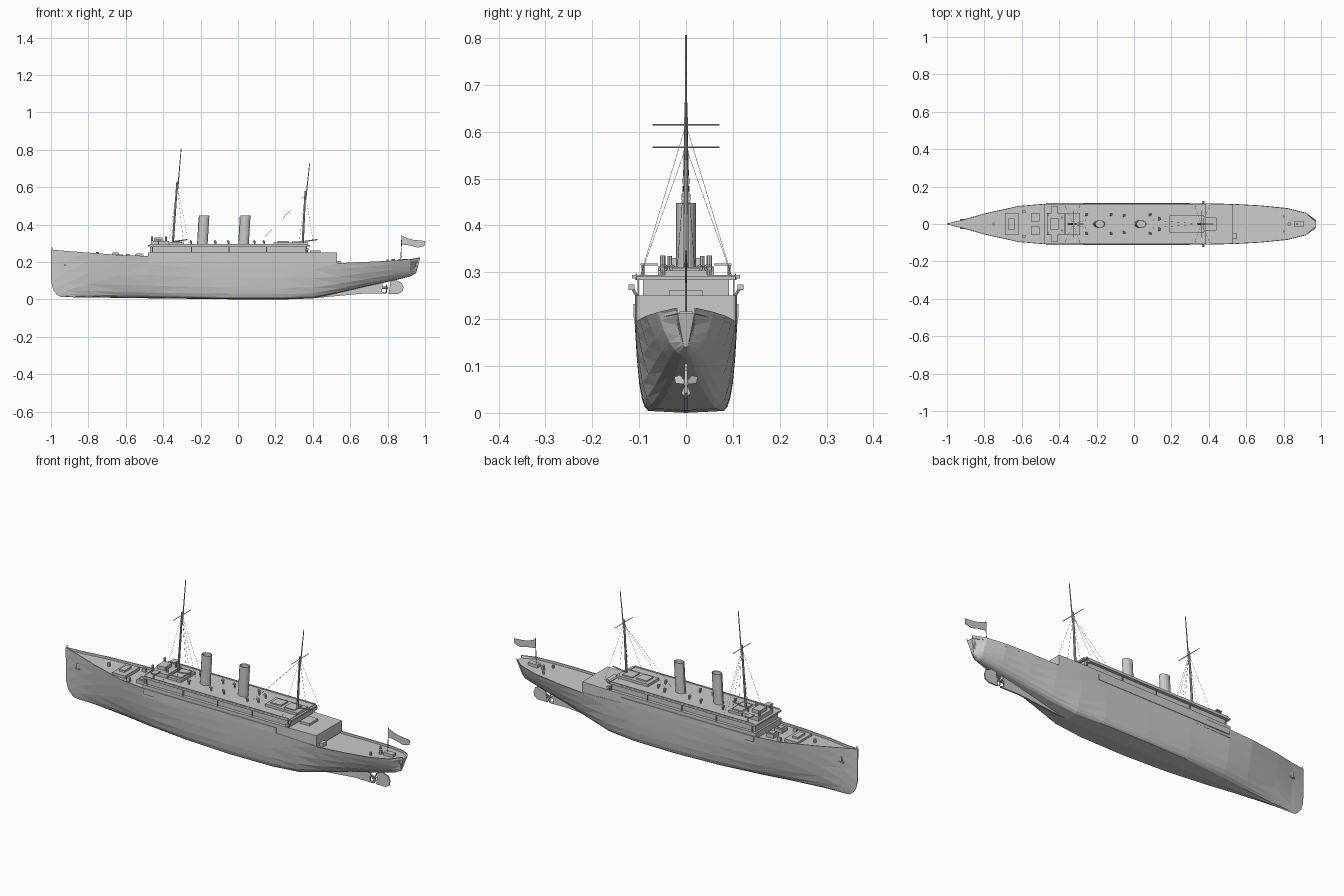
import bpy, bmesh, math
from mathutils import Vector

if "Cube" in bpy.data.objects:
    bpy.data.objects.remove(bpy.data.objects["Cube"], do_unlink=True)

grey = bpy.data.materials.new("ship grey")
grey.use_nodes = True
colour = (0.6, 0.6, 0.6, 1)
grey.diffuse_color = colour
grey.node_tree.nodes["Principled BSDF"].inputs["Base Color"].default_value = colour


def finish(name, bm):
    bmesh.ops.recalc_face_normals(bm, faces=bm.faces)
    mesh = bpy.data.meshes.new(name)
    bm.to_mesh(mesh)
    bm.free()
    mesh.materials.append(grey)
    ob = bpy.data.objects.new(name, mesh)
    bpy.context.collection.objects.link(ob)
    return ob


def box(name, x0, x1, y0, y1, z0, z1):
    bm = bmesh.new()
    bmesh.ops.create_cube(bm, size=1)
    for v in bm.verts:
        v.co = ((x0 + x1) / 2 + v.co.x * (x1 - x0),
                (y0 + y1) / 2 + v.co.y * (y1 - y0),
                (z0 + z1) / 2 + v.co.z * (z1 - z0))
    return finish(name, bm)


def tube(name, a, b, r, r2=None, sides=8):
    a, b = Vector(a), Vector(b)
    bm = bmesh.new()
    bmesh.ops.create_cone(bm, cap_ends=True, segments=sides, radius1=r,
                          radius2=r if r2 is None else r2, depth=(b - a).length)
    turn = (b - a).to_track_quat('Z', 'Y').to_matrix().to_4x4()
    turn.translation = (a + b) / 2
    bm.transform(turn)
    return finish(name, bm)


def extrude(name, points, depth):
    bm = bmesh.new()
    face = bm.faces.new([bm.verts.new(p) for p in points])
    ext = bmesh.ops.extrude_face_region(bm, geom=[face])
    moved = [g for g in ext["geom"] if isinstance(g, bmesh.types.BMVert)]
    bmesh.ops.translate(bm, verts=moved, vec=depth)
    return finish(name, bm)


def side_plate(name, outline, thick):
    return extrude(name, [(x, -thick / 2, z) for x, z in outline], (0, thick, 0))


def deck_block(name, edge, z0, z1):
    outline = [(x, y, z0) for x, y in edge] + [(x, -y, z0) for x, y in reversed(edge)]
    return extrude(name, outline, (0, 0, z1 - z0))


# Hull stations: x, half width, keel height, rail height, section fullness
STATIONS = [
    (-1.0, .003, .014, .266, .5), (-.92, .022, .012, .259, .5),
    (-.8, .056, .01, .25, .42), (-.62, .096, .008, .236, .3),
    (-.48, .108, .006, .232, .2), (-.25, .11, .003, .215, .11),
    (0, .11, .0, .21, .08), (.25, .11, .0, .205, .09),
    (.4, .11, .005, .2, .14), (.54, .107, .035, .194, .24),
    (.68, .099, .068, .2, .34), (.82, .085, .098, .207, .42),
    (.92, .06, .122, .215, .45), (.972, .022, .14, .224, .4),
]
LEVELS = (0, .02, .06, .14, .3, .55, .8, 1)

bm = bmesh.new()
rings = []
for i, (x, w, keel, rail, full) in enumerate(STATIONS):
    half = []
    for t in LEVELS:
        px = x
        if i == 0:
            px += .05 * (1 - t) ** 9
        if i == len(STATIONS) - 1:
            px -= .014 * math.sin(math.pi * t) + .02 * (1 - t)
        half.append((px, w * t ** full, keel + t * (rail - keel)))
    half.append((x, max(w - .004, .001), rail))
    half.append((x, max(w - .004, .001), rail - .012))
    left = [bm.verts.new(p) for p in half]
    right = [bm.verts.new((px, -y, z)) for px, y, z in half[:0:-1]]
    rings.append(left + right)
for a, b in zip(rings, rings[1:]):
    for k in range(len(a)):
        n = (k + 1) % len(a)
        bm.faces.new((a[k], a[n], b[n], b[k]))
bm.faces.new(rings[0])
bm.faces.new(rings[-1])
bmesh.ops.triangulate(bm, faces=bm.faces)
finish("hull", bm)

# Stern gear
side_plate("skeg", [(.38, .004), (.68, .032), (.79, .03), (.79, .036),
                    (.77, .04), (.775, .1), (.6, .08)], .008)
side_plate("rudder", [(.805, .03), (.86, .03), (.88, .042), (.885, .065),
                      (.875, .09), (.85, .098), (.84, .12), (.82, .12)], .006)
tube("propeller_hub", (.77, 0, .062), (.803, 0, .062), .006)
for k in range(3):
    a = math.radians(30 + 120 * k)
    u, v = Vector((0, math.cos(a), math.sin(a))), Vector((.3, -math.sin(a), math.cos(a)))
    hub = Vector((.793, 0, .062))
    extrude("propeller_blade", [hub + u * r + v * s for r, s in
            ((.003, -.003), (.02, -.01), (.029, 0), (.02, .01), (.003, .003))], (.002, 0, 0))

# Superstructure tiers
deck_block("main_deckhouse", [(-.48, .106), (-.25, .1085), (.4, .1085), (.53, .105)], .19, .25)
deck_block("upper_deckhouse", [(-.47, .092), (.37, .092)], .25, .285)
deck_block("boat_deck", [(-.48, .107), (-.3, .108), (.3, .108), (.385, .106)], .283, .291)
for s in (1, -1):
    box("promenade_strake", -.47, .3, s * .106, s * .112, .203, .232)
    box("deck_edge_rail", -.47, .37, s * .105, s * .107, .29, .297)
    box("forecastle_bitts", -.6, -.58, s * .065 - .006, s * .065 + .006, .22, .242)
    box("forward_hatch", -.55, -.505, s * .036 - .022, s * .036 + .022, .215, .24)
    box("hatch_lid", -.542, -.513, s * .036 - .014, s * .036 + .014, .24, .244)
    for x in (-.46, -.25, -.05, .15, .36):
        box("deck_post", x, x + .005, s * .1, s * .104, .25, .285)
    # Bridge wings and lamps
    box("bridge_wing", -.44, -.41, s * .06, s * .097, .314, .319)
    tube("wing_post", (-.425, s * .092, .29), (-.425, s * .092, .316), .003)
    tube("bridge_lamp", (-.46, s * .05, .31), (-.46, s * .05, .336), .006)
    tube("bridge_vent", (-.385, s * .035, .31), (-.385, s * .035, .335), .005)
    # Side davits
    tube("davit_arm", (.37, s * .105, .25), (.37, s * .117, .27), .003)
    box("davit_head", .363, .377, s * .11, s * .123, .262, .274)
    # Hawse pipes and anchors
    box("anchor", -.922, -.912, s * .017, s * .024, .18, .212)
    box("anchor_fluke", -.93, -.904, s * .017, s * .026, .18, .186)
    tube("stern_bollard", (.8, s * .04, .19), (.8, s * .04, .212), .005)

box("forecastle_hatch", -.69, -.615, -.06, .06, .215, .24)
box("windlass", -.67, -.64, -.03, .03, .24, .25)
tube("capstan", (-.75, 0, .23), (-.75, 0, .252), .008)
box("bridge_house", -.465, -.37, -.06, .06, .291, .312)
box("wheelhouse", -.45, -.405, -.03, .03, .312, .33)
box("chart_house", -.365, -.29, -.06, .06, .291, .304)
box("chart_house_roof", -.355, -.3, -.045, .045, .304, .31)
box("aft_house", .19, .375, -.045, .045, .291, .304)
box("aft_skylight", .21, .27, -.028, .028, .304, .311)
box("aft_skylight", .29, .35, -.03, .03, .304, .309)
box("poop_hatch", .385, .44, -.035, .035, .25, .262)
box("poop_locker", .52, .55, -.08, -.05, .185, .205)
box("aft_cross_rail", .368, .374, -.115, .115, .287, .294)
box("stern_hatch", .855, .91, -.014, .014, .2, .216)
tube("stern_capstan", (.83, 0, .19), (.83, 0, .216), .009)

# Deck ventilators with cowls
for x, y in ((-.25, .05), (-.12, .05), (-.05, .045), (.09, .05), (.14, .03)):
    for s in (1, -1):
        tube("ventilator", (x, s * y, .29), (x, s * y, .307), .004)
        tube("ventilator_cowl", (x + .004, s * y, .307), (x - .008, s * y, .31), .005, .007)

# Oval raked funnels with a hollow top
for x in (-.19, .03):
    bm = bmesh.new()
    levels = ((1, .285), (1, .448), (.88, .448), (.88, .42))
    loops = []
    for scale, z in levels:
        loops.append([bm.verts.new((x + (z - .285) * .06 + .027 * scale * math.cos(a),
                                    .021 * scale * math.sin(a), z))
                      for a in (math.tau * k / 16 for k in range(16))])
    for a, b in zip(loops, loops[1:]):
        for k in range(16):
            n = (k + 1) % 16
            bm.faces.new((a[k], a[n], b[n], b[k]))
    bm.faces.new(loops[-1])
    finish("funnel", bm)
    tube("steam_pipe", (x - .025, 0, .29), (x - .017, 0, .44), .004)

# Masts: base, lower top, pole top, yard height, stay foot
MASTS = ((-.35, -.325, .63, -.304, .806, .615, -.26),
         (.345, .36, .58, .383, .727, .567, .1))
for x0, x1, z1, x2, z2, yard, stay in MASTS:
    tube("lower_mast", (x0, 0, .28), (x1, 0, z1), .006, .0045)
    tube("pole_mast", (x1 + .003, 0, z1 - .04), (x2, 0, z2), .003, .002)
    tube("yard", (x1, -.072, yard), (x1, .072, yard), .0018, sides=6)
    for s in (1, -1):
        for dx in (-.02, .06):
            tube("shroud", (x1, 0, yard), (x0 + dx, s * .098, .29), .0005, sides=3)
        tube("stay", (x1, 0, yard - .01), (stay, s * .02, .29), .0005, sides=3)
    tube("boom", (x0 + .01, 0, .31), (x0 + .08, 0, .32), .003)

# Jack staff and ensign
tube("bow_staff", (-.99, 0, .25), (-.995, 0, .278), .002)
tube("flag_pole", (.87, 0, .2), (.876, 0, .346), .002)
side_plate("flag", [(.876, .34), (.91, .325), (.94, .318), (1.0, .312), (.997, .285),
                    (.96, .277), (.92, .288), (.875, .295)], .002)
